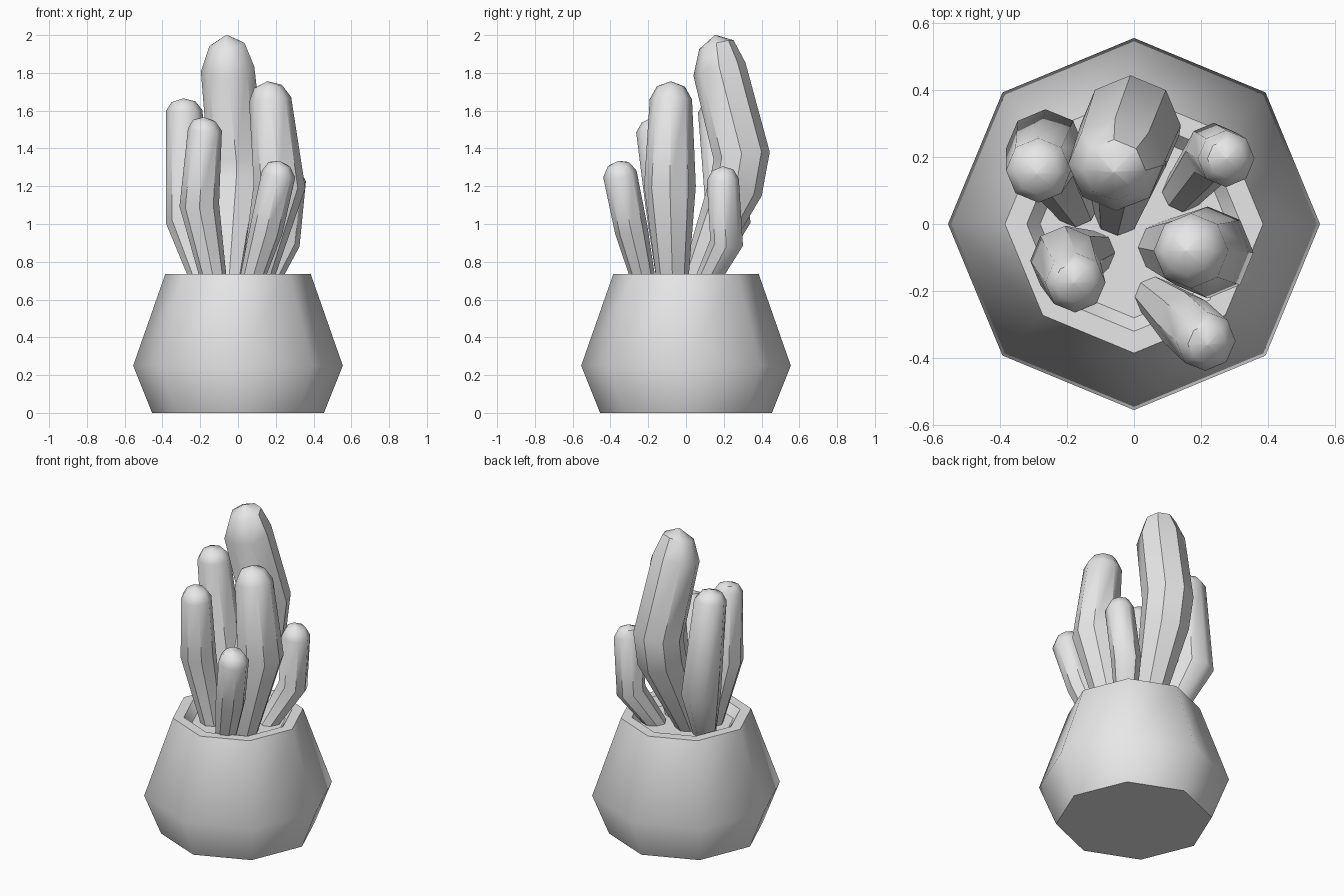
import bpy, bmesh, math
from mathutils import Vector

cube = bpy.data.objects.get("Cube")
if cube:
    bpy.data.objects.remove(cube)

SIDES = 8
grey = bpy.data.materials.new("light_grey")
grey.use_nodes = True
colour = (0.8, 0.8, 0.8, 1)
grey.diffuse_color = colour
grey.node_tree.nodes["Principled BSDF"].inputs["Base Color"].default_value = colour


def loft(name, rings, smooth_angle):
    """Skin octagonal rings given as (centre, axis, radius) and close both ends."""
    bm = bmesh.new()
    loops = []
    for centre, axis, radius in rings:
        turn = Vector((0, 0, 1)).rotation_difference(axis)
        loop = []
        for i in range(SIDES):
            a = math.tau * i / SIDES
            spoke = Vector((math.cos(a), math.sin(a), 0)) * radius
            loop.append(bm.verts.new(centre + turn @ spoke))
        loops.append(loop)
    for low, high in zip(loops, loops[1:]):
        for i in range(SIDES):
            j = (i + 1) % SIDES
            bm.faces.new((low[i], low[j], high[j], high[i]))
    bm.faces.new(loops[0][::-1])
    bm.faces.new(loops[-1])
    bmesh.ops.recalc_face_normals(bm, faces=bm.faces)
    mesh = bpy.data.meshes.new(name)
    bm.to_mesh(mesh)
    bm.free()
    mesh.materials.append(grey)
    obj = bpy.data.objects.new(name, mesh)
    bpy.context.collection.objects.link(obj)
    bpy.ops.object.select_all(action="DESELECT")
    obj.select_set(True)
    bpy.context.view_layer.objects.active = obj
    bpy.ops.object.shade_smooth_by_angle(angle=math.radians(smooth_angle))
    return obj


def stem(name, path, tip):
    """Bent stem through (x, y, z, radius) points, with a rounded cap up to tip."""
    points = [Vector(p[:3]) for p in path]
    tip = Vector(tip)
    rings = []
    for i, p in enumerate(points):
        before = points[max(i - 1, 0)]
        after = points[min(i + 1, len(points) - 1)]
        rings.append((p, (after - before).normalized(), path[i][3]))
    shoulder, axis, radius = rings[-1]
    rings.append((shoulder.lerp(tip, 0.72), axis, radius * 0.66))
    rings.append((tip, axis, radius * 0.02))
    return loft(name, rings, 43.5)


# Faceted pot: outer wall, flat rim, inner lip and soil floor
up = Vector((0, 0, 1))
profile = [(0.455, 0), (0.555, 0.25), (0.385, 0.735), (0.32, 0.735), (0.28, 0.68)]
loft("pot", [(up * z, up, r) for r, z in profile], 43.5)

# Cactus stems rising from the soil
stem("tall_back_stem",
     [(-0.05, 0.03, 0.66, 0.07), (-0.01, 0.265, 1.2, 0.145),
      (-0.01, 0.295, 1.36, 0.15), (-0.055, 0.177, 1.82, 0.142)],
     (-0.06, 0.155, 2.0))
stem("left_stem",
     [(0.09, -0.07, 0.66, 0.08), (0.22, -0.085, 1.2, 0.137),
      (0.17, -0.08, 1.66, 0.112)],
     (0.155, -0.08, 1.755))
stem("right_back_stem",
     [(-0.17, 0.05, 0.66, 0.065), (-0.265, 0.225, 1.02, 0.118),
      (-0.285, 0.16, 1.6, 0.097)],
     (-0.29, 0.15, 1.665))
stem("right_front_stem",
     [(-0.12, -0.085, 0.66, 0.065), (-0.205, -0.11, 1.1, 0.105),
      (-0.175, -0.175, 1.5, 0.09)],
     (-0.18, -0.175, 1.565))
stem("left_back_stem",
     [(0.14, 0.09, 0.66, 0.06), (0.24, 0.215, 0.9, 0.088),
      (0.275, 0.195, 1.235, 0.085)],
     (0.275, 0.195, 1.305))
stem("left_front_stem",
     [(0.06, -0.215, 0.66, 0.06), (0.15, -0.29, 0.97, 0.088),
      (0.215, -0.35, 1.265, 0.09)],
     (0.22, -0.36, 1.333))
